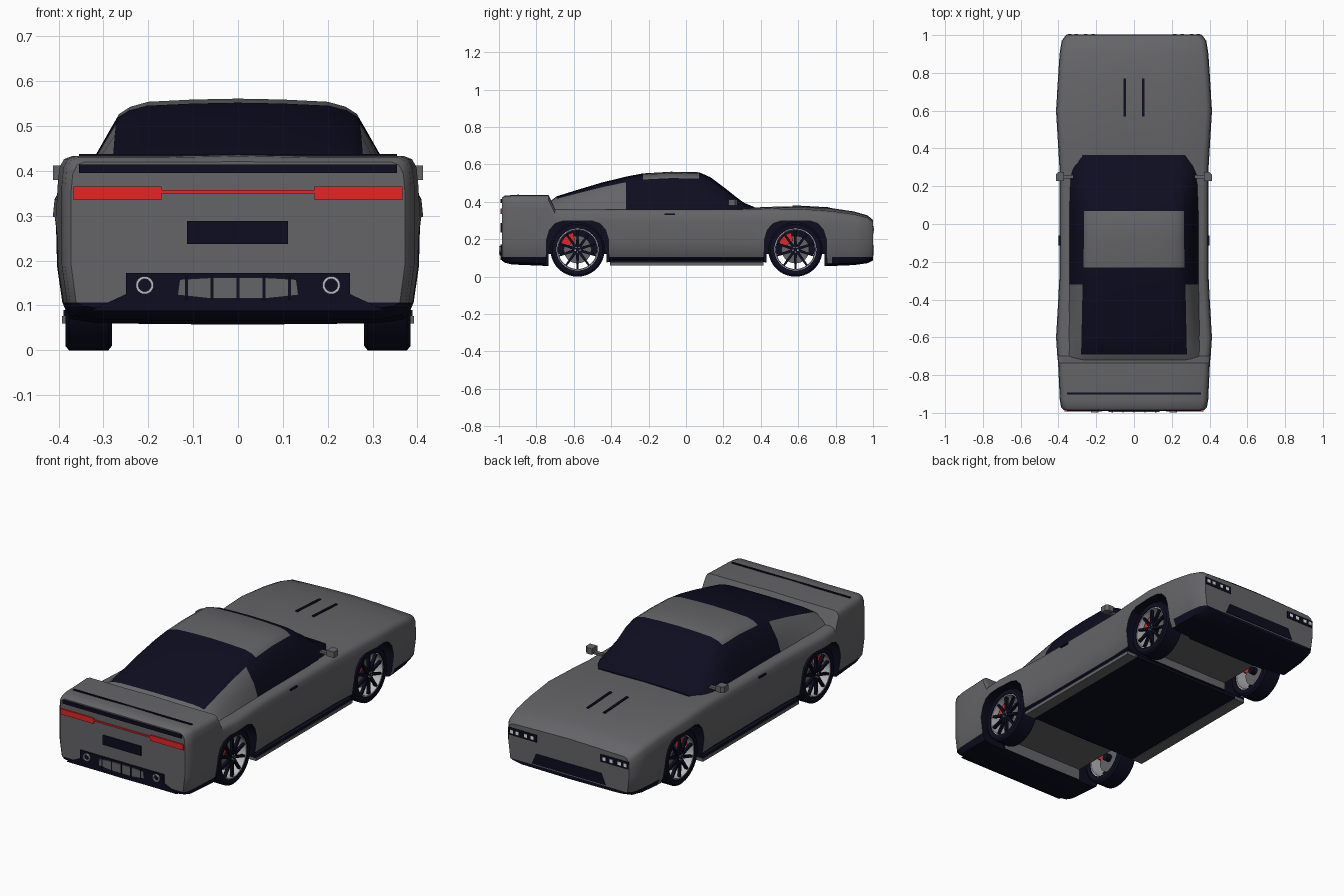
import bpy, bmesh, math
from mathutils import Vector

if "Cube" in bpy.data.objects:
    bpy.data.objects.remove(bpy.data.objects["Cube"])


def material(name, rgb):
    m = bpy.data.materials.new(name)
    m.use_nodes = True
    m.diffuse_color = (*rgb, 1)
    m.node_tree.nodes["Principled BSDF"].inputs["Base Color"].default_value = (*rgb, 1)
    return m


GREY = material("body_grey", (0.13, 0.13, 0.14))
NAVY = material("dark_navy", (0.004, 0.004, 0.015))
RED = material("signal_red", (0.8, 0.018, 0.018))
SILVER = material("silver", (0.5, 0.5, 0.52))
WHITE = material("lamp_white", (0.8, 0.8, 0.8))


def finish(name, bm, mats, paint=None, smooth=None):
    """Turn a bmesh into an object, painting faces by rule."""
    bmesh.ops.recalc_face_normals(bm, faces=bm.faces)
    bm.normal_update()
    if paint:
        for f in bm.faces:
            f.material_index = paint(f.calc_center_median(), f.normal)
    me = bpy.data.meshes.new(name)
    bm.to_mesh(me)
    bm.free()
    for m in mats:
        me.materials.append(m)
    ob = bpy.data.objects.new(name, me)
    bpy.context.collection.objects.link(ob)
    if smooth:
        shade(ob, smooth)
    return ob


def shade(ob, angle):
    bpy.ops.object.select_all(action='DESELECT')
    ob.select_set(True)
    bpy.context.view_layer.objects.active = ob
    bpy.ops.object.shade_smooth_by_angle(angle=math.radians(angle))


def prism(name, pts, axis, lo, hi, mat, paint=None):
    """Extrude a flat outline along x, y or z."""
    bm = bmesh.new()

    def place(p, d):
        c = list(p)
        c.insert("xyz".index(axis), d)
        return bm.verts.new(c)
    a = [place(p, lo) for p in pts]
    b = [place(p, hi) for p in pts]
    bm.faces.new(a)
    bm.faces.new(b)
    for i in range(len(a)):
        j = (i + 1) % len(a)
        bm.faces.new((a[i], a[j], b[j], b[i]))
    return finish(name, bm, mat if isinstance(mat, list) else [mat], paint)


def box(name, x, y, z, mat):
    return prism(name, [(x[0], z[0]), (x[1], z[0]), (x[1], z[1]), (x[0], z[1])], "y", y[0], y[1], mat)


def loft(name, sections, mats, paint, angle):
    """Skin mirrored half sections (y, [(x, z), ...]) that start and end on the centre line."""
    bm = bmesh.new()
    rings = []
    for y, half in sections:
        right = [bm.verts.new((x, y, z)) for x, z in half]
        left = [bm.verts.new((-x, y, z)) for x, z in half[1:-1]]
        rings.append(right + left[::-1])
    n = len(rings[0])
    for a, b in zip(rings, rings[1:]):
        for i in range(n):
            j = (i + 1) % n
            bm.faces.new((a[i], a[j], b[j], b[i]))
    for r in (rings[0], rings[-1]):
        for i in range(n // 2):
            quad = [r[i], r[i + 1], r[n - i - 1], r[(n - i) % n]]
            bm.faces.new(list(dict.fromkeys(quad)))
    return finish(name, bm, mats, paint, angle)


def lathe(name, profile, centre, mat, steps=40):
    """Spin a closed (x, radius) profile about a wheel axle."""
    bm = bmesh.new()
    rings = []
    for k in range(steps):
        t = math.tau * k / steps
        rings.append([bm.verts.new(Vector(centre) + Vector((x, r * math.cos(t), r * math.sin(t))))
                      for x, r in profile])
    n = len(profile)
    for k in range(steps):
        a, b = rings[k], rings[(k + 1) % steps]
        for i in range(n):
            j = (i + 1) % n
            bm.faces.new((a[i], a[j], b[j], b[i]))
    return finish(name, bm, [mat], smooth=35)


# Lower body: y, half width, underside, shoulder height, centre height
BODY = [(-.985, .372, .09, .42, .418), (-.97, .386, .078, .43, .43), (-.93, .393, .068, .433, .433),
        (-.735, .402, .06, .433, .433), (-.7, .406, .06, .362, .362), (-.6, .413, .06, .36, .36),
        (-.42, .402, .08, .36, .36), (-.28, .395, .08, .36, .36), (.3, .395, .08, .36, .36),
        (.42, .402, .08, .363, .37), (.6, .413, .06, .362, .373), (.78, .402, .06, .35, .363),
        (.9, .394, .065, .333, .345), (.97, .383, .075, .316, .325), (1, .36, .09, .295, .3)]


def body_half(w, zb, zs, zc):
    return [(0, zb - .003), (.78 * w, zb), (.93 * w, zb + .009), (.97 * w, .106), (w, .19), (w, zs - .065),
            (.99 * w, zs - .025), (.965 * w, zs - .007), (.92 * w, zs), (.4 * w, zc), (0, zc + .003)]


def body_paint(c, n):
    return int(n.z < -.6 or (c.z < .106 and abs(c.y) > .72))


body = loft("body", [(s[0], body_half(*s[1:])) for s in BODY], [GREY, NAVY], body_paint, 40)

# Wheel arches and the open axle bays
ARCH = [(-.17, 0), (-.165, .2), (-.15, .25), (-.12, .284), (-.08, .297)]
ARCH = ARCH + [(-y, z) for y, z in ARCH[::-1]]
AXLES = {"rear": -.58, "front": .585}
cutters = []
for ay in AXLES.values():
    outline = [(ay + y, z) for y, z in ARCH]
    for lo, hi in ((-.5, -.25), (.25, .5)):
        cutters.append(prism("arch_cutter", outline, "x", lo, hi, [GREY, NAVY], lambda c, n: 1))
    bay = [(ay - .155, .01), (ay + .155, .01), (ay + .155, .12), (ay - .155, .12)]
    cutters.append(prism("bay_cutter", bay, "x", -.27, .27, [GREY, NAVY], lambda c, n: 0))
for cutter in cutters:
    cutter.hide_render = True
    mod = body.modifiers.new("cut", 'BOOLEAN')
    mod.operation = 'DIFFERENCE'
    mod.solver = 'EXACT'
    mod.object = cutter
    bpy.context.view_layer.objects.active = body
    bpy.ops.object.modifier_apply(modifier=mod.name)
    bpy.data.objects.remove(cutter)
shade(body, 40)

# Cabin: y, roof height, glass half width, base half width
CABIN = [(-.73, .4, .28, .36), (-.69, .43, .28, .36), (-.6, .458, .278, .355), (-.45, .503, .275, .35),
         (-.32, .535, .272, .347), (-.23, .552, .268, .345), (-.08, .561, .265, .345), (.07, .558, .265, .345),
         (.13, .532, .268, .345), (.2, .48, .27, .345), (.26, .432, .272, .345), (.31, .395, .272, .33),
         (.365, .372, .27, .275)]


def cabin_half(zt, wt, wb):
    k = (zt - .345) / .215
    edge = zt - .034 * k
    return [(0, .343), (wb, .345), ((wt + wb) / 2 + .012 * k, (edge + .345) / 2), (wt, edge),
            (wt - .025, zt - .018 * k), (wt - .065, zt - .007 * k), (.1, zt - .002 * k), (0, zt)]


def cabin_paint(c, n):
    if abs(c.x) < .276 and c.z > .36 and n.z > .3:
        return int(not (-.23 < c.y < .07 or c.y < -.69))
    return int(c.y > -.32)


loft("cabin", [(s[0], cabin_half(*s[1:])) for s in CABIN], [GREY, NAVY], cabin_paint, 40)

# Wheels and brakes
TYRE = [(-.052, .112), (-.052, .135), (-.044, .145), (.044, .145), (.052, .135), (.052, .112)]
RIM = [(-.045, .104), (-.045, .113), (.047, .113), (.047, .107)]
DISC = [(-.012, .012), (-.012, .074), (.006, .074), (.006, .012)]
HUB = [(-.04, .001), (-.04, .02), (.046, .02), (.046, .001)]
for end, ay in AXLES.items():
    for s, side in ((1, "left"), (-1, "right")):
        tag = end + "_" + side
        centre = (s * .333, ay, .145)
        for part, profile, mat in (("tyre", TYRE, NAVY), ("rim", RIM, SILVER),
                                   ("brake_disc", DISC, GREY), ("hub", HUB, NAVY)):
            lathe(part + "_" + tag, [(s * x, r) for x, r in profile], centre, mat)
        x0, x1 = sorted((s * .362, s * .377))
        for k in range(10):
            t = math.tau * (k + .5) / 10
            c, d = math.cos(t), math.sin(t)
            pts = [(.015, -.008), (.109, -.005), (.109, .005), (.015, .008)]
            prism("spoke_" + tag, [(ay + r * c - w * d, .145 + r * d + w * c) for r, w in pts],
                  "x", x0, x1, NAVY)
            if k % 2:
                lug = [(ay + .013 * c + .003 * u, .145 + .013 * d + .003 * v)
                       for u, v in ((-1, -1), (1, -1), (1, 1), (-1, 1))]
                prism("lug_" + tag, lug, "x", *sorted((s * .377, s * .382)), SILVER)
        arc = [math.radians(a) for a in (105, 120, 135, 150, 160)]
        pts = [(.095, a) for a in arc] + [(.048, a) for a in arc[::-1]]
        prism("caliper_" + tag, [(ay + r * math.cos(a), .145 + r * math.sin(a)) for r, a in pts],
              "x", *sorted((s * .32, s * .356)), RED)

# Tail panel details
BACK = (-.991, -.98)
box("tail_slot", (-.354, .354), BACK, (.395, .414), NAVY)
box("deck_slot", (-.354, .354), (-.902, -.892), (.43, .438), NAVY)
box("tail_light_bar", (-.172, .172), BACK, (.349, .357), RED)
box("plate_panel", (-.114, .112), BACK, (.237, .288), NAVY)
prism("diffuser", [(-.33, .088), (.33, .088), (.25, .125), (.25, .172), (-.25, .172), (-.25, .125)],
      "y", *BACK, NAVY)
prism("diffuser_insert", [(-.06, .115), (.06, .115), (.135, .123), (.13, .158), (.06, .162), (-.06, .162),
                          (-.13, .158), (-.135, .123)], "y", -.995, -.99, GREY)
for x in (-.115, -.058, 0, .058, .115):
    box("diffuser_fin", (x - .003, x + .003), (-.998, -.985), (.112, .165), NAVY)

# Nose details
prism("grille", [(-.22, .112), (.22, .112), (.195, .17), (-.195, .17)], "y", .995, 1.003, NAVY)

# Paired details
for s, side in ((1, "left"), (-1, "right")):
    def span(a, b):
        return sorted((s * a, s * b))
    box("tail_light_" + side, span(.17, .367), (-.992, -.978), (.335, .365), RED)
    lathe("exhaust_" + side, [(-.014, .014), (-.014, .02), (.02, .02), (.02, .014)], (0, 0, 0), SILVER, 24)
    pipe = bpy.context.view_layer.objects.active
    pipe.rotation_euler.z = math.pi / 2
    pipe.location = (s * .208, -.985, .145)
    box("headlight_" + side, span(.19, .358), (.99, 1.003), (.232, .272), NAVY)
    for x in (.215, .255, .305, .34):
        box("lamp_" + side, span(x - .009, x + .009), (1, 1.005), (.243, .261), WHITE)
    slot = box("hood_slot_" + side, span(.043, .056), (-.1, .1), (-.003, .003), NAVY)
    slot.location = (0, .67, .373)
    slot.rotation_euler.x = -.055
    box("mirror_arm_" + side, span(.32, .385), (.24, .26), (.378, .39), GREY)
    prism("mirror_" + side, [(s * .37, .228), (s * .413, .228), (s * .413, .262), (s * .4, .275),
                             (s * .37, .275)], "z", .38, .412, GREY)
    box("door_handle_" + side, span(.388, .399), (-.115, -.06), (.329, .337), NAVY)
    box("sill_" + side, span(.33, .392), (-.405, .415), (.06, .076), GREY)
    box("sill_gap_" + side, span(.33, .389), (-.405, .415), (.075, .09), NAVY)
box("floor", (-.34, .34), (-.405, .415), (.064, .085), NAVY)
